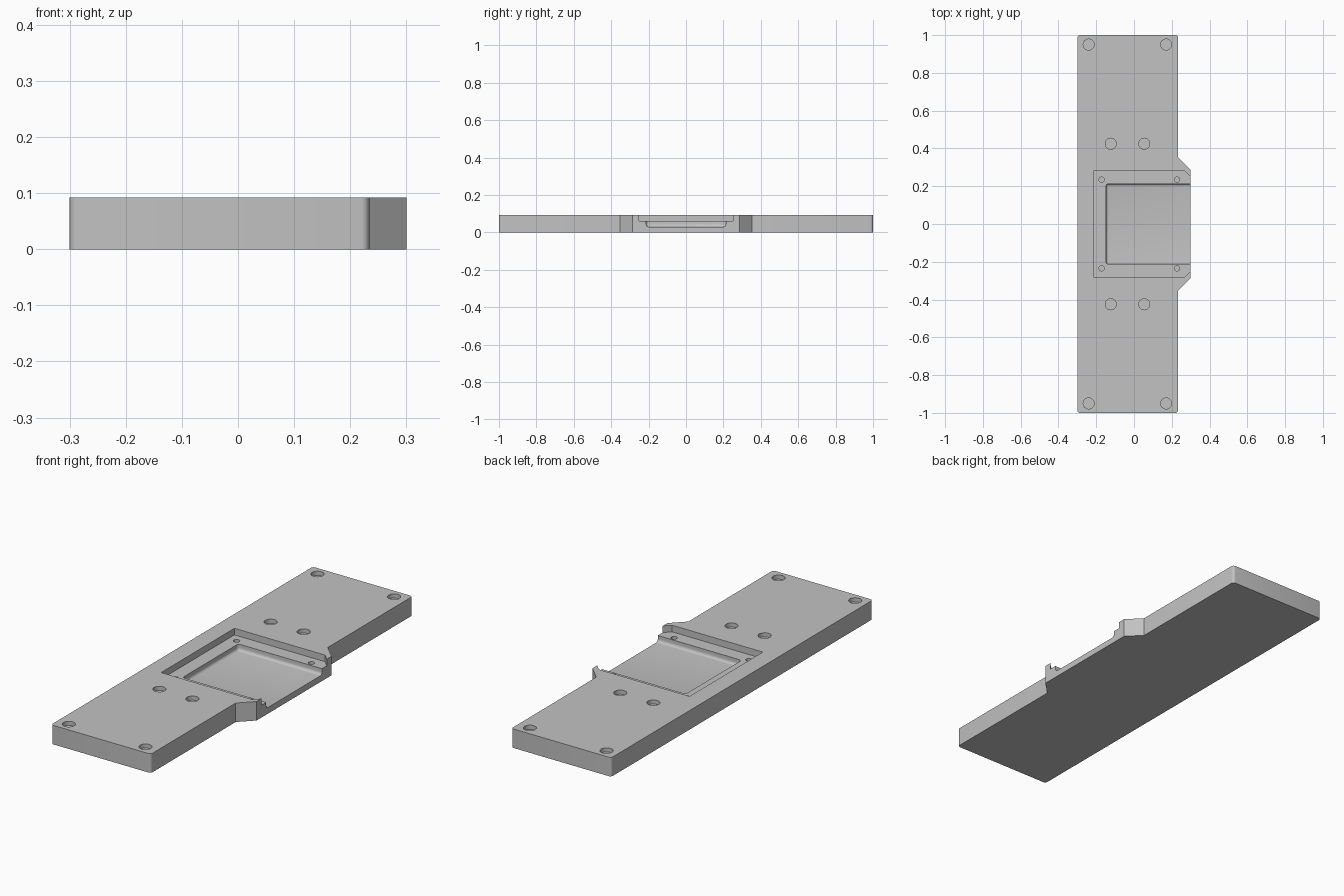
import bpy, bmesh, math
from mathutils import Vector

if "Cube" in bpy.data.objects:
    bpy.data.objects.remove(bpy.data.objects["Cube"])

TOP = 0.092      # plate thickness
LEDGE = 0.06     # floor of the shallow recess
FLOOR = 0.03     # floor of the deep pocket


def add_prism(bm, pts, z0, z1):
    """Extrude a counter-clockwise outline from z0 to z1."""
    face = bm.faces.new([bm.verts.new((x, y, z0)) for x, y in pts])
    ext = bmesh.ops.extrude_face_region(bm, geom=[face])
    moved = [v for v in ext["geom"] if isinstance(v, bmesh.types.BMVert)]
    bmesh.ops.translate(bm, vec=(0, 0, z1 - z0), verts=moved)


def make_object(name, bm):
    bmesh.ops.recalc_face_normals(bm, faces=bm.faces)
    mesh = bpy.data.meshes.new(name)
    bm.to_mesh(mesh)
    bm.free()
    ob = bpy.data.objects.new(name, mesh)
    bpy.context.collection.objects.link(ob)
    return ob


def rounded(corners, segs=5):
    """Round each (x, y, radius) corner of an outline."""
    out = []
    n = len(corners)
    for i, (x, y, r) in enumerate(corners):
        p = Vector((x, y))
        if r == 0:
            out.append((x, y))
            continue
        a = (Vector(corners[i - 1][:2]) - p).normalized() * r
        b = (Vector(corners[(i + 1) % n][:2]) - p).normalized() * r
        centre = p + a + b
        for k in range(segs + 1):
            t = k / segs * math.pi / 2
            q = centre - b * math.cos(t) - a * math.sin(t)
            out.append((q.x, q.y))
    return out


def circle(cx, cy, r, n=32):
    return [(cx + r * math.cos(2 * math.pi * k / n),
             cy + r * math.sin(2 * math.pi * k / n)) for k in range(n)]


def cut(target, cutter):
    cutter.hide_render = True
    mod = target.modifiers.new("cut", "BOOLEAN")
    mod.operation, mod.solver, mod.object = "DIFFERENCE", "EXACT", cutter
    bpy.context.view_layer.objects.active = target
    bpy.ops.object.modifier_apply(modifier=mod.name)
    bpy.data.objects.remove(cutter)


# Plate with a flared tab on the right side
bm = bmesh.new()
R = 0.014
add_prism(bm, rounded([(-0.30, -1, R), (0.234, -1, R), (0.234, -0.352, 0),
                       (0.30, -0.286, 0), (0.30, 0.286, 0), (0.234, 0.352, 0),
                       (0.234, 1, R), (-0.30, 1, R)]), 0, TOP)
plate = make_object("mounting_plate", bm)

# Shallow recess, narrowing where it leaves the tab
bm = bmesh.new()
add_prism(bm, [(-0.215, -0.28), (0.27, -0.28), (0.30, -0.25), (0.35, -0.25),
               (0.35, 0.25), (0.30, 0.25), (0.27, 0.28), (-0.215, 0.28)],
          LEDGE, 0.15)
cut(plate, make_object("recess_cutter", bm))

# Deep pocket with rounded floor edges
bm = bmesh.new()
add_prism(bm, [(-0.148, -0.213), (0.4, -0.213), (0.4, 0.213), (-0.148, 0.213)],
          FLOOR, 0.15)
edges = [e for e in bm.edges if min(v.co.z for v in e.verts) < FLOOR + 0.001
         and min(v.co.x for v in e.verts) < 0.3]
bmesh.ops.bevel(bm, geom=edges, offset=0.014, segments=5, profile=0.5,
                affect="EDGES")
cut(plate, make_object("pocket_cutter", bm))

# Blind screw holes: corners, middle pairs, and small ones on the ledge
bm = bmesh.new()
for s in (-1, 1):
    for x, y in ((-0.24, 0.95), (0.17, 0.95), (-0.123, 0.425), (0.054, 0.425)):
        add_prism(bm, circle(x, s * y, 0.029), TOP - 0.02, 0.15)
    for x in (-0.172, 0.228):
        add_prism(bm, circle(x, s * 0.235, 0.014, 24), LEDGE - 0.015, 0.08)
cut(plate, make_object("hole_cutter", bm))

# Single grey colour
grey = bpy.data.materials.new("light grey")
grey.diffuse_color = (0.54, 0.54, 0.54, 1)
grey.use_nodes = True
grey.node_tree.nodes["Principled BSDF"].inputs["Base Color"].default_value = grey.diffuse_color
plate.data.materials.clear()
plate.data.materials.append(grey)
for p in plate.data.polygons:
    p.material_index = 0

bpy.ops.object.select_all(action="DESELECT")
plate.select_set(True)
bpy.context.view_layer.objects.active = plate
bpy.ops.object.shade_smooth_by_angle(angle=math.radians(30))
